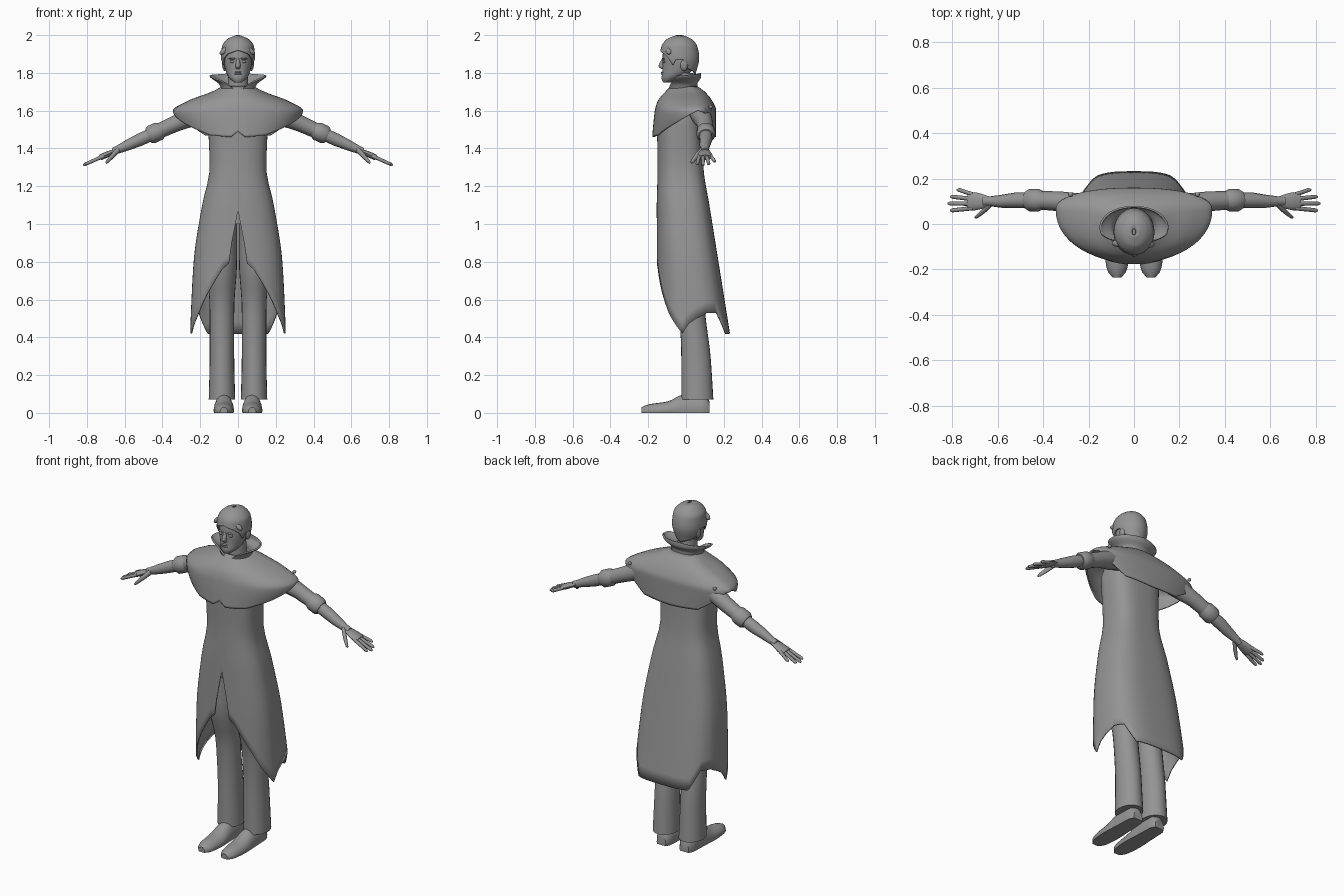
import bpy, bmesh
from math import sin, cos, tau, radians, copysign
from mathutils import Vector, Matrix

if "Cube" in bpy.data.objects:
    bpy.data.objects.remove(bpy.data.objects["Cube"])

grey = bpy.data.materials.new("plain_grey")
grey.use_nodes = True
tone = (.3, .3, .3, 1)
grey.diffuse_color = tone
grey.node_tree.nodes["Principled BSDF"].inputs["Base Color"].default_value = tone


def finish(name, bm, mirror=False, thickness=None):
    """Turn a bmesh into a smooth shaded object, optionally mirrored or thickened."""
    bmesh.ops.recalc_face_normals(bm, faces=bm.faces)
    mesh = bpy.data.meshes.new(name)
    bm.to_mesh(mesh)
    bm.free()
    mesh.materials.append(grey)
    part = bpy.data.objects.new(name, mesh)
    bpy.context.collection.objects.link(part)
    if thickness:
        part.modifiers.new("cloth_thickness", "SOLIDIFY").thickness = thickness
    if mirror:
        part.modifiers.new("other_side", "MIRROR")
    bpy.ops.object.select_all(action="DESELECT")
    part.select_set(True)
    bpy.context.view_layer.objects.active = part
    bpy.ops.object.shade_smooth_by_angle(angle=radians(40))


def loft(name, rings, caps=True, **options):
    """Skin a list of equal-length closed point rings."""
    bm = bmesh.new()
    loops = [[bm.verts.new(point) for point in ring] for ring in rings]
    for lower, upper in zip(loops, loops[1:]):
        for i in range(len(lower)):
            bm.faces.new((lower[i - 1], lower[i], upper[i], upper[i - 1]))
    if caps:
        bm.faces.new(loops[0])
        bm.faces.new(loops[-1])
    finish(name, bm, **options)


def bracket(rows, key):
    """Index of the row below the key, and how far the key is towards the next row."""
    key = min(max(key, rows[0][0]), rows[-1][0])
    i = next(i for i in range(len(rows) - 1) if key <= rows[i + 1][0])
    return i, (key - rows[i][0]) / (rows[i + 1][0] - rows[i][0])


def slope(rows, i, column):
    """Slope at a row that never overshoots its neighbours."""
    near = rows[max(i - 1, 0):i + 2]
    steps = [(b[column] - a[column]) / (b[0] - a[0]) for a, b in zip(near, near[1:])]
    first, last = steps[0], steps[-1]
    return 2 * first * last / (first + last) if first * last > 0 else 0


def smooth(table, key):
    """Read a table of (key, values...) as smooth curves."""
    rows = sorted(table)
    i, t = bracket(rows, key)
    low, high = rows[i], rows[i + 1]
    third = (high[0] - low[0]) / 3
    u = 1 - t
    values = []
    for column in range(1, len(low)):
        a, d = low[column], high[column]
        b = a + slope(rows, i, column) * third
        c = d - slope(rows, i + 1, column) * third
        values.append(a * u ** 3 + 3 * b * u * u * t + 3 * c * u * t * t + d * t ** 3)
    return values


def steps(start, end, count):
    return [start + (end - start) * i / count for i in range(count + 1)]


def section(profile, z, angle, middle=.5, front_power=1, back_power=1, shift=0):
    """Point on a slice; profile rows are height, half width, front, back."""
    width, front, back = smooth(profile, z)
    centre = front + (back - front) * middle
    s, c = sin(radians(angle)), cos(radians(angle))
    reach, power = (front, front_power) if c > 0 else (back, back_power)
    x = shift + width * copysign(abs(s) ** power, s)
    return Vector((x, centre + (reach - centre) * abs(c) ** power, z))


def body(name, profile, mirror=False, **shape):
    """Closed solid with the given profile."""
    loft(name, [[section(profile, z, angle, **shape) for angle in range(0, 360, 15)]
                for z in steps(profile[0][0], profile[-1][0], 16)], mirror=mirror)


def drape(name, profile, hem, **shape):
    """Thin cloth from the first profile height to a hem that varies with the angle."""
    half = sorted({angle for angle, _ in hem} | set(range(0, 181, 6)))
    angles = half + [-angle for angle in reversed(half[1:-1])]
    ends = []
    for angle in angles:
        i, t = bracket(hem, abs(angle))
        ends.append(hem[i][1] + (hem[i + 1][1] - hem[i][1]) * t)
    top = profile[0][0]
    loft(name, [[section(profile, top + (end - top) * t, angle, **shape)
                 for angle, end in zip(angles, ends)] for t in steps(0, 1, 20)],
         caps=False, thickness=.008)


def arm_part(name, path, flatten=1, drop=0):
    """Tube sloping down along the arm; path rows are x, y, radius."""
    start = path[0][0]
    rings = []
    for x, y, radius in path:
        centre = Vector((x, y, 1.68 - .45 * x - drop * (x - start)))
        across, up = Vector((0, radius, 0)), Vector((.4, 0, .9)) * radius * flatten
        rings.append([centre + across * cos(tau * i / 12) + up * sin(tau * i / 12)
                      for i in range(12)])
    loft(name, rings, mirror=True)


def blob(name, place, size, tilt=0, mirror=False):
    bm = bmesh.new()
    turn = Matrix.Translation(place) @ Matrix.Rotation(tilt, 4, "Y") @ Matrix.Diagonal((*size, 1))
    bmesh.ops.create_uvsphere(bm, u_segments=14, v_segments=8, radius=1, matrix=turn)
    finish(name, bm, mirror)


# Long coat: front slit, side points and a broad tail
coat = [(z, width, -min(width, .155), max(.08, .3 - .16 * z)) for z, width in
        ((1.7, .09), (1.6, .16), (1.3, .15), (1.1, .19), (.8, .235), (.4, .255))]
drape("long_coat", coat,
      [(0, 1.07), (6, .9), (9, .79), (17, .76), (30, .68), (57, .52), (80, .42),
       (95, .5), (110, .53), (130, .53), (150, .42), (180, .42)],
      middle=.45, front_power=.85, back_power=.65)

# Shoulder cape: pointed shoulders and a notched front hem
drape("shoulder_cape",
      [(1.73, .08, -.08, .06), (1.7, .14, -.11, .1), (1.65, .27, -.15, .14),
       (1.6, .345, -.165, .16), (1.45, .28, -.18, .16)],
      [(0, 1.49), (7, 1.46), (30, 1.47), (60, 1.53), (90, 1.6), (110, 1.59), (145, 1.47), (180, 1.46)],
      middle=.7, front_power=.95, back_power=.9)
blob("cape_button", (.28, .13, 1.62), (.01, .01, .01), mirror=True)

# Flared stand-up collar, low at the throat
drape("collar", [(1.69, .08, -.09, .06), (1.74, .1, -.1, .06), (1.78, .15, -.12, .08), (1.8, .16, -.12, .08)],
      [(0, 1.71), (20, 1.72), (75, 1.78), (180, 1.8)])

# Neck, head and face
body("neck", [(1.66, .06, -.07, .05), (1.8, .05, -.07, .04)])
body("head", [(1.75, .02, -.12, -.08), (1.77, .045, -.13, -.03), (1.81, .065, -.125, .03),
              (1.87, .075, -.125, .05), (1.92, .075, -.12, .05), (1.98, .03, -.07, 0)])
body("nose", [(1.82, .01, -.13, -.11), (1.835, .013, -.145, -.11), (1.88, .006, -.125, -.11)])
for lip, z in (("upper_lip", 1.803), ("lower_lip", 1.795)):
    blob(lip, (0, -.125, z), (.02, .007, .005))
blob("eye", (.03, -.115, 1.86), (.014, .008, .007), mirror=True)
blob("eyebrow", (.03, -.12, 1.875), (.02, .008, .004), mirror=True)
blob("ear", (.075, -.01, 1.84), (.01, .02, .03), tilt=.15, mirror=True)

# Hair cap with sideburns and a swept fringe
drape("hair", [(2, .01, -.05, -.02), (1.98, .055, -.1, .03), (1.94, .085, -.13, .06),
               (1.88, .09, -.14, .07), (1.79, .065, -.12, .05)],
      [(0, 1.92), (40, 1.9), (55, 1.88), (70, 1.84), (80, 1.87), (100, 1.87), (120, 1.82), (180, 1.79)])
for x in (-.07, -.03, .03, .06):
    blob("fringe_lock", (x, abs(x) / 2 - .12, 1.92), (.035, .016, .015), tilt=x * 10)

# Arms with turned cuffs
arm_part("sleeve", [(.13, .06, .06), (.24, .08, .055), (.33, .1, .044), (.43, .105, .04)])
arm_part("cuff", [(.4, .105, .04), (.42, .105, .05), (.46, .105, .05), (.475, .105, .04)])
arm_part("forearm", [(.45, .105, .034), (.52, .105, .034), (.58, .1, .029), (.64, .1, .021), (.66, .1, .021)])

# Hands
arm_part("palm", [(.64, .1, .022), (.67, .1, .033), (.7, .1, .04), (.73, .1, .038)], flatten=.4)
for i, finger in enumerate(("index_finger", "middle_finger", "ring_finger", "little_finger")):
    root, tip, end = .07 + .02 * i, .06 + .03 * i, .82 - .01 * (i - 1) ** 2
    arm_part(finger, [(.71, root, .01), (end - .01, tip, .009), (end, tip, .004)])
arm_part("thumb", [(.63, .09, .015), (.66, .06, .014), (.69, .035, .01), (.7, .03, .005)], drop=.6)

# Trousers
body("trouser_leg", [(1.1, .08, -.11, .09), (.8, .08, -.1, .09), (.55, .065, -.04, .1),
                     (.3, .065, -.025, .13), (.07, .07, -.025, .145)], mirror=True, shift=.085)
body("hips", [(1, .13, -.11, .09), (1.2, .13, -.12, .09)])

# Shoes: flat soles and rounded uppers; rows are y, half width, height
shoe = [(.125, .03, .06), (.1, .045, .1), (0, .05, .1), (-.1, .055, .06), (-.2, .045, .045), (-.235, .02, .03)]
rings = []
for y in steps(shoe[0][0], shoe[-1][0], 16):
    width, height = smooth(shoe, y)
    rings.append([(.075 + width * cos(tau * i / 16), y, height * max(0, .2 + .8 * sin(tau * i / 16)))
                  for i in range(16)])
loft("shoe", rings, mirror=True)
